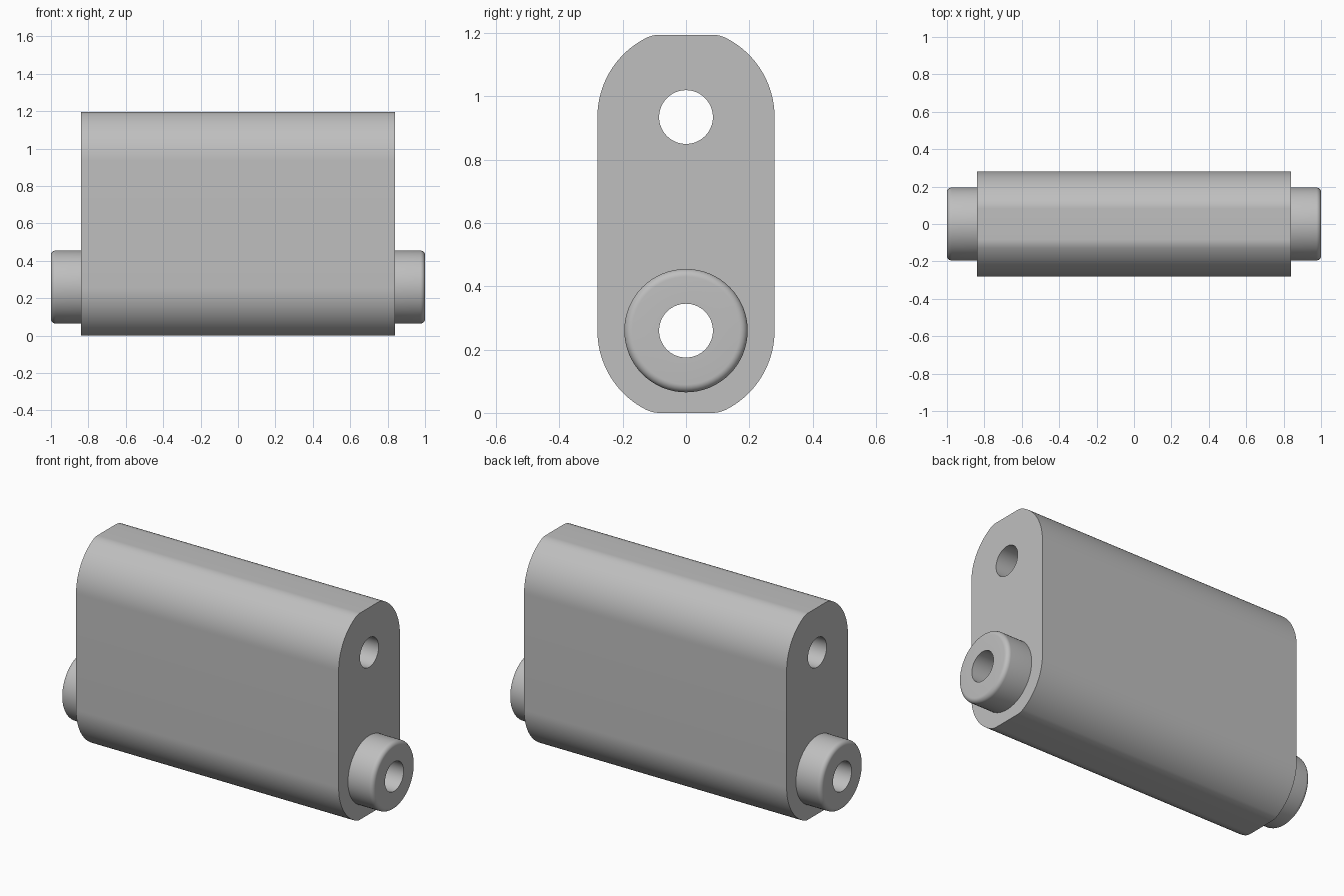
import bpy, bmesh
from math import sin, cos, asin, pi, radians
from mathutils import Matrix, Vector

cube = bpy.data.objects.get("Cube")
if cube:
    bpy.data.objects.remove(cube, do_unlink=True)

HALF_LENGTH = 0.84
LOW_Z, HIGH_Z = 0.26, 0.935
HOLE_R = 0.085
SIDES = 64

grey = bpy.data.materials.new("plain grey")
grey.use_nodes = True
colour = (0.52, 0.52, 0.52, 1)
grey.diffuse_color = colour
grey.node_tree.nodes["Principled BSDF"].inputs["Base Color"].default_value = colour


def finish(bm, name):
    bmesh.ops.remove_doubles(bm, verts=bm.verts, dist=1e-5)
    bmesh.ops.recalc_face_normals(bm, faces=bm.faces)
    mesh = bpy.data.meshes.new(name)
    bm.to_mesh(mesh)
    bm.free()
    mesh.materials.append(grey)
    obj = bpy.data.objects.new(name, mesh)
    bpy.context.collection.objects.link(obj)
    bpy.ops.object.select_all(action='DESELECT')
    obj.select_set(True)
    bpy.context.view_layer.objects.active = obj
    bpy.ops.object.shade_smooth_by_angle(angle=radians(30))
    return obj


def arc(cy, cz, r, start, end, steps):
    angles = [start + (end - start) * i / steps for i in range(steps + 1)]
    return [(cy + r * cos(a), cz + r * sin(a)) for a in angles]


def loop_edges(bm, points):
    verts = [bm.verts.new((-HALF_LENGTH, y, z)) for y, z in points]
    return [bm.edges.new((v, verts[i - 1])) for i, v in enumerate(verts)]


# Body outline: rounded ends trimmed flat, with softened corners
R, FLAT, SOFT = 0.28, 0.26, 0.1
turn = asin((FLAT - SOFT) / (R - SOFT))
corner_y = (R - SOFT) * cos(turn)
quarter = arc(0, 0, R, 0, turn, 20)
quarter += arc(corner_y, FLAT - SOFT, SOFT, turn, pi / 2, 8)[1:]
end_cap = quarter + [(-y, z) for y, z in reversed(quarter)]
outline = [(y, HIGH_Z + z) for y, z in end_cap]
outline += [(-y, LOW_Z - z) for y, z in end_cap]

# Body: outline with two through holes, extruded along its length
bm = bmesh.new()
edges = loop_edges(bm, outline)
for z in (LOW_Z, HIGH_Z):
    edges += loop_edges(bm, arc(0, z, HOLE_R, 0, 2 * pi, SIDES)[:-1])
bmesh.ops.triangle_fill(bm, edges=edges, use_beauty=True, normal=Vector((1, 0, 0)))
extruded = bmesh.ops.extrude_face_region(bm, geom=bm.faces[:], use_keep_orig=True)
moved = [g for g in extruded["geom"] if isinstance(g, bmesh.types.BMVert)]
bmesh.ops.translate(bm, verts=moved, vec=(2 * HALF_LENGTH, 0, 0))
finish(bm, "body")

# Bosses: hollow collars with a rounded outer rim at both ends
BOSS_R, RIM = 0.195, 0.025
rim = arc(1 - RIM, BOSS_R - RIM, RIM, pi / 2, 0, 8)
profile = [(HALF_LENGTH, BOSS_R)] + rim + [(1, HOLE_R), (HALF_LENGTH, HOLE_R)]
for side, name in ((1, "left_boss"), (-1, "right_boss")):
    bm = bmesh.new()
    verts = [bm.verts.new((side * x, 0, r)) for x, r in profile]
    lines = [bm.edges.new(pair) for pair in zip(verts, verts[1:])]
    bmesh.ops.spin(bm, geom=verts + lines, cent=(0, 0, 0), axis=(1, 0, 0),
                   angle=2 * pi, steps=SIDES, use_merge=True)
    bmesh.ops.transform(bm, matrix=Matrix.Translation((0, 0, LOW_Z)), verts=bm.verts)
    boss = finish(bm, name)
    # Open tubes need their outside checked against the axis
    outer = max(boss.data.polygons, key=lambda p: abs(p.center.x))
    if outer.normal.x * side < 0:
        boss.data.flip_normals()
